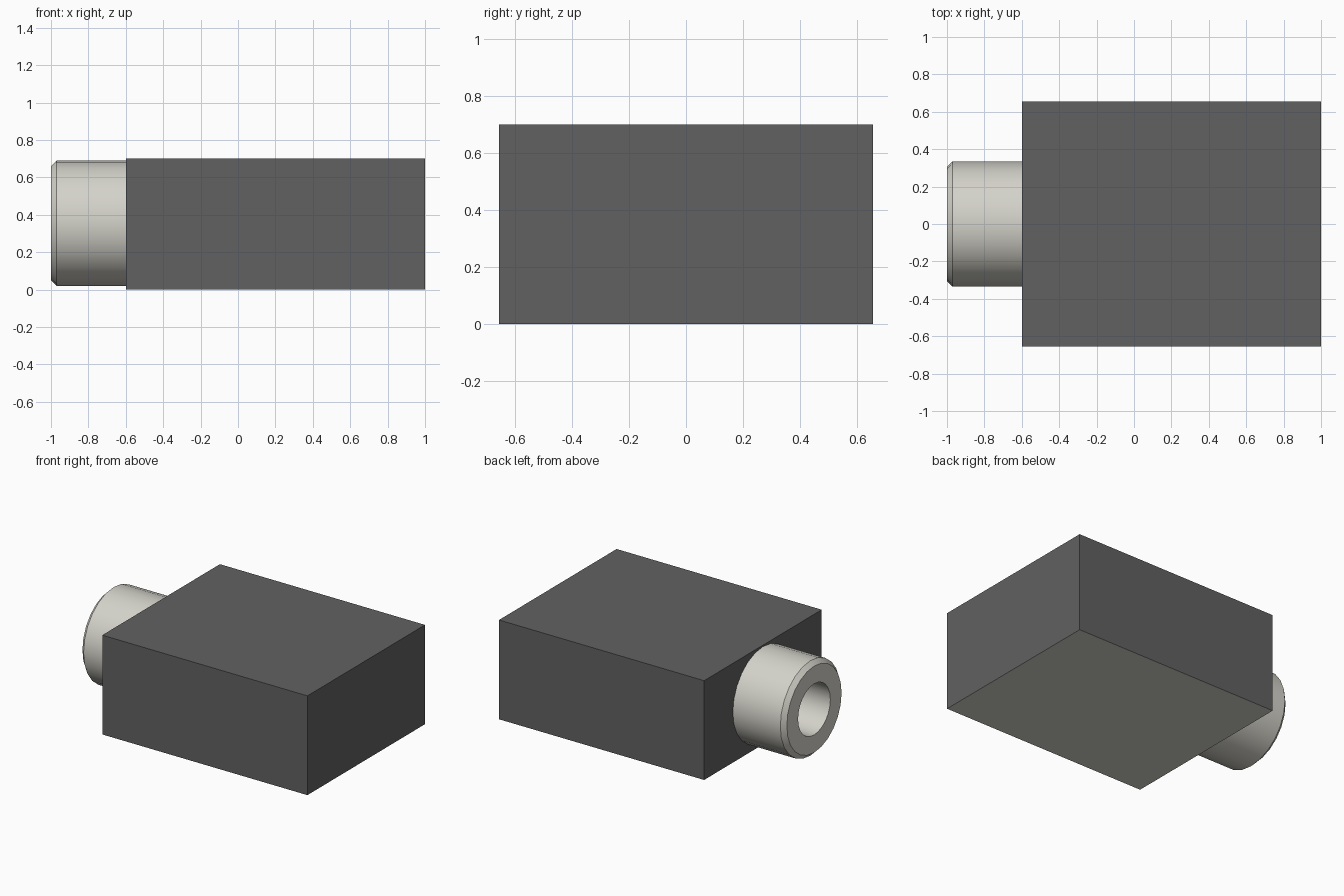
import bpy, bmesh, math

cube = bpy.data.objects.get("Cube")
if cube:
    bpy.data.objects.remove(cube, do_unlink=True)


def material(name, rgb):
    m = bpy.data.materials.new(name)
    m.use_nodes = True
    m.diffuse_color = (*rgb, 1)
    m.node_tree.nodes["Principled BSDF"].inputs["Base Color"].default_value = (*rgb, 1)
    return m


dark = material("dark_grey", (0.12, 0.12, 0.12))
light = material("warm_light_grey", (0.66, 0.65, 0.59))


def add_object(name, bm, mats):
    bmesh.ops.recalc_face_normals(bm, faces=bm.faces)
    mesh = bpy.data.meshes.new(name)
    bm.to_mesh(mesh)
    bm.free()
    for m in mats:
        mesh.materials.append(m)
    obj = bpy.data.objects.new(name, mesh)
    bpy.context.collection.objects.link(obj)
    return obj


# Housing: dark box with a light underside
bm = bmesh.new()
bmesh.ops.create_cube(bm, size=1)
for v in bm.verts:
    v.co = (0.2 + v.co.x * 1.6, v.co.y * 1.31, 0.35 + v.co.z * 0.70)
bm.normal_update()
for f in bm.faces:
    f.material_index = 1 if f.normal.z < -0.5 else 0
add_object("housing", bm, [dark, light])

# Nozzle: chamfered tube, profile (x, radius) turned around the x axis
profile = [(-0.60, 0.335), (-0.97, 0.335), (-1.0, 0.305), (-1.0, 0.18), (-0.60, 0.18)]
SEGMENTS = 24
bm = bmesh.new()
rings = []
for i in range(SEGMENTS):
    a = 2 * math.pi * i / SEGMENTS
    rings.append([bm.verts.new((x, r * math.cos(a), 0.355 + r * math.sin(a)))
                  for x, r in profile])
for i in range(SEGMENTS):
    a, b = rings[i], rings[(i + 1) % SEGMENTS]
    for j in range(len(profile)):
        k = (j + 1) % len(profile)
        bm.faces.new((a[j], a[k], b[k], b[j]))
nozzle = add_object("nozzle", bm, [light])
bpy.ops.object.select_all(action='DESELECT')
nozzle.select_set(True)
bpy.context.view_layer.objects.active = nozzle
bpy.ops.object.shade_smooth_by_angle(angle=math.radians(30))
